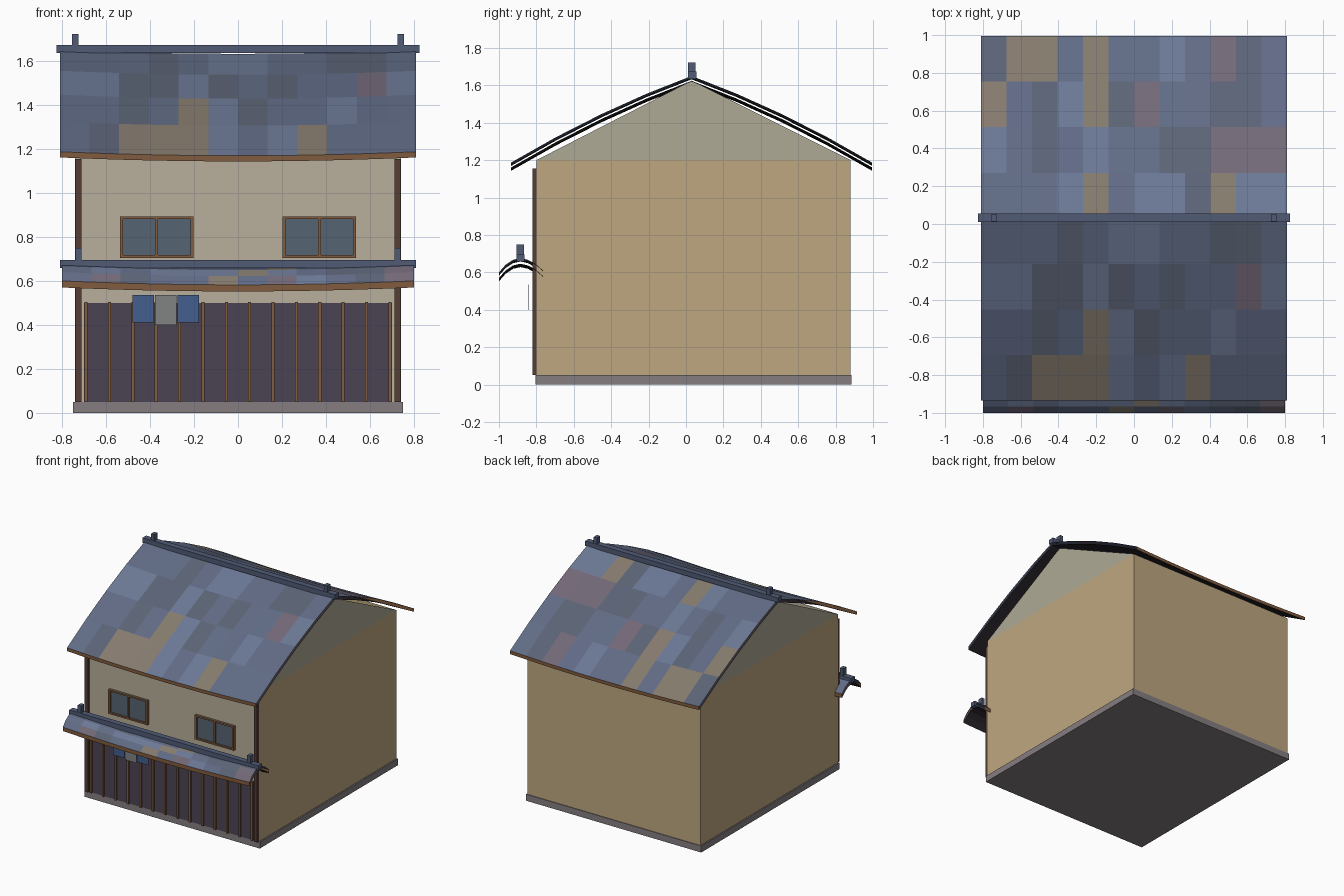
import bpy, random

if "Cube" in bpy.data.objects:
    bpy.data.objects.remove(bpy.data.objects["Cube"])

random.seed(4)


def mat(name, r, g, b):
    m = bpy.data.materials.new(name)
    m.diffuse_color = [c ** 2.2 for c in (r, g, b)] + [1]
    m.use_nodes = True
    m.node_tree.nodes["Principled BSDF"].inputs["Base Color"].default_value = m.diffuse_color
    return m


PLASTER = mat("ochre_plaster", .74, .65, .50)
CREAM = mat("cream_plaster", .72, .68, .60)
GABLE = mat("gable_plaster", .68, .66, .58)
STONE = mat("base_stone", .52, .49, .50)
DARK = mat("dark_boards", .30, .27, .33)
WOOD = mat("wood", .50, .36, .25)
POST = mat("dark_wood", .33, .25, .22)
UNDER = mat("roof_underside", .20, .18, .20)
GLASS = mat("window_glass", .34, .39, .45)
RIDGE = mat("ridge_tile", .32, .36, .46)
BLUE = mat("blue_cloth", .27, .37, .55)
GREY = mat("grey_cloth", .50, .51, .51)
TILES = [mat("tile_slate", .38, .42, .52), mat("tile_blue", .42, .47, .58),
         mat("tile_grey", .36, .39, .46), mat("tile_tan", .52, .48, .43),
         mat("tile_mauve", .45, .41, .47)]


def mesh_object(name, verts, faces, mats, slots=None):
    me = bpy.data.meshes.new(name)
    me.from_pydata(verts, [], faces)
    for m in mats:
        me.materials.append(m)
    for p, s in zip(me.polygons, slots or []):
        p.material_index = s
    ob = bpy.data.objects.new(name, me)
    bpy.context.collection.objects.link(ob)
    return ob


def boxes(name, spans, m):
    """One object made of boxes, each given as x0, x1, y0, y1, z0, z1."""
    verts, faces = [], []
    for x0, x1, y0, y1, z0, z1 in spans:
        n = len(verts)
        verts += [(x, y, z) for z in (z0, z1)
                  for x, y in ((x0, y0), (x1, y0), (x1, y1), (x0, y1))]
        quads = [(3, 2, 1, 0), (4, 5, 6, 7)]
        quads += [(i, (i + 1) % 4, (i + 1) % 4 + 4, i + 4) for i in range(4)]
        faces += [tuple(n + i for i in q) for q in quads]
    return mesh_object(name, verts, faces, [m])


def roof(name, profile, half, sag, drop, cols=12):
    """Tiles over an underside, joined by eave boards, open at the gable ends."""
    n = len(profile)
    loop = profile + [(y, z - drop) for y, z in reversed(profile)]
    verts, faces, slots = [], [], []
    for i in range(cols + 1):
        u = 2 * i / cols - 1
        verts += [(u * half, y, z - sag * (1 - u * u)) for y, z in loop]
    for i in range(cols):
        for j in range(2 * n):
            k = (j + 1) % (2 * n)
            a, b = i * 2 * n, (i + 1) * 2 * n
            faces.append((a + j, b + j, b + k, a + k))
            if j < n - 1:
                slots.append(random.choices(range(5), [6, 4, 4, 2, 1])[0])
            else:
                slots.append(5 if j in (n - 1, 2 * n - 1) else 6)
    return mesh_object(name, verts, faces, TILES + [WOOD, UNDER], slots)


# Stone base
boxes("stone_base", [(-.75, .75, -.805, .885, 0, .05)], STONE)

# Wall shell with cream front and gable triangles, open under the roof
ring = [(-.80, .05), (.88, .05), (.88, 1.2), (.03, 1.625), (-.80, 1.2)]
verts = [(x, y, z) for x in (-.74, .74) for y, z in ring]
mesh_object("walls", verts,
            [(0, 5, 9, 4), (6, 1, 2, 7), (5, 6, 7, 9), (1, 0, 4, 2), (9, 7, 8), (2, 4, 3)],
            [PLASTER, CREAM, GABLE], [1, 0, 0, 0, 2, 2])

# Main roof: gently bulging slopes
main = []
for k in range(-4, 5):
    t = abs(k) / 4
    main.append((.03 + .965 * k / 4, 1.65 - .463 * t + .11 * t * (1 - t)))
roof("main_roof", main, .81, .018, .026)

# Canopy roof: small arch over the shop front
canopy = [(-1, .60), (-.965, .64), (-.925, .667), (-.885, .676),
          (-.845, .667), (-.805, .645), (-.765, .61)]
roof("canopy_roof", canopy, .80, .018, .03)

# Ridge beams with end ornaments
boxes("main_ridge", [(-.825, .825, .01, .055, 1.635, 1.673)], RIDGE)
boxes("main_ridge_ornaments", [(s * .74 - .014, s * .74 + .014, .012, .052, 1.67, 1.722)
                               for s in (-1, 1)], RIDGE)
boxes("canopy_ridge", [(-.81, .81, -.907, -.863, .658, .695)], RIDGE)
boxes("canopy_ridge_ornaments", [(s * .725 - .014, s * .725 + .014, -.905, -.865, .69, .75)
                                 for s in (-1, 1)], RIDGE)

# Shop front boards, slats and corner posts
boxes("shop_boards", [(-.70, .70, -.806, -.80, .05, .50)], DARK)
boxes("shop_slats", [(x - .007, x + .007, -.82, -.80, .05, .505)
                     for x in (-.69 + 1.38 * i / 13 for i in range(14))], WOOD)
boxes("corner_posts", [(s * .725 - .014, s * .725 + .014, -.822, -.80, .05, 1.155)
                       for s in (-1, 1)], POST)

# Upper windows: glass with frame bars
glass, bars = [], []
for c in (-.37, .37):
    x0, x1, z0, z1 = c - .167, c + .167, .705, .893
    glass.append((x0, x1, -.806, -.80, z0, z1))
    bars += [(x - .007, x + .007, -.82, -.80, z0, z1) for x in (x0 + .007, c, x1 - .007)]
    bars += [(x0, x1, -.819, -.80, z - .006, z + .006) for z in (z0 + .006, z1 - .006)]
boxes("window_glass", glass, GLASS)
boxes("window_frames", bars, WOOD)

# Hanging door cloths
boxes("blue_cloths", [(-.48, -.382, -.842, -.839, .41, .535),
                      (-.275, -.178, -.842, -.839, .41, .535)], BLUE)
boxes("grey_cloth", [(-.378, -.28, -.842, -.839, .40, .535)], GREY)
